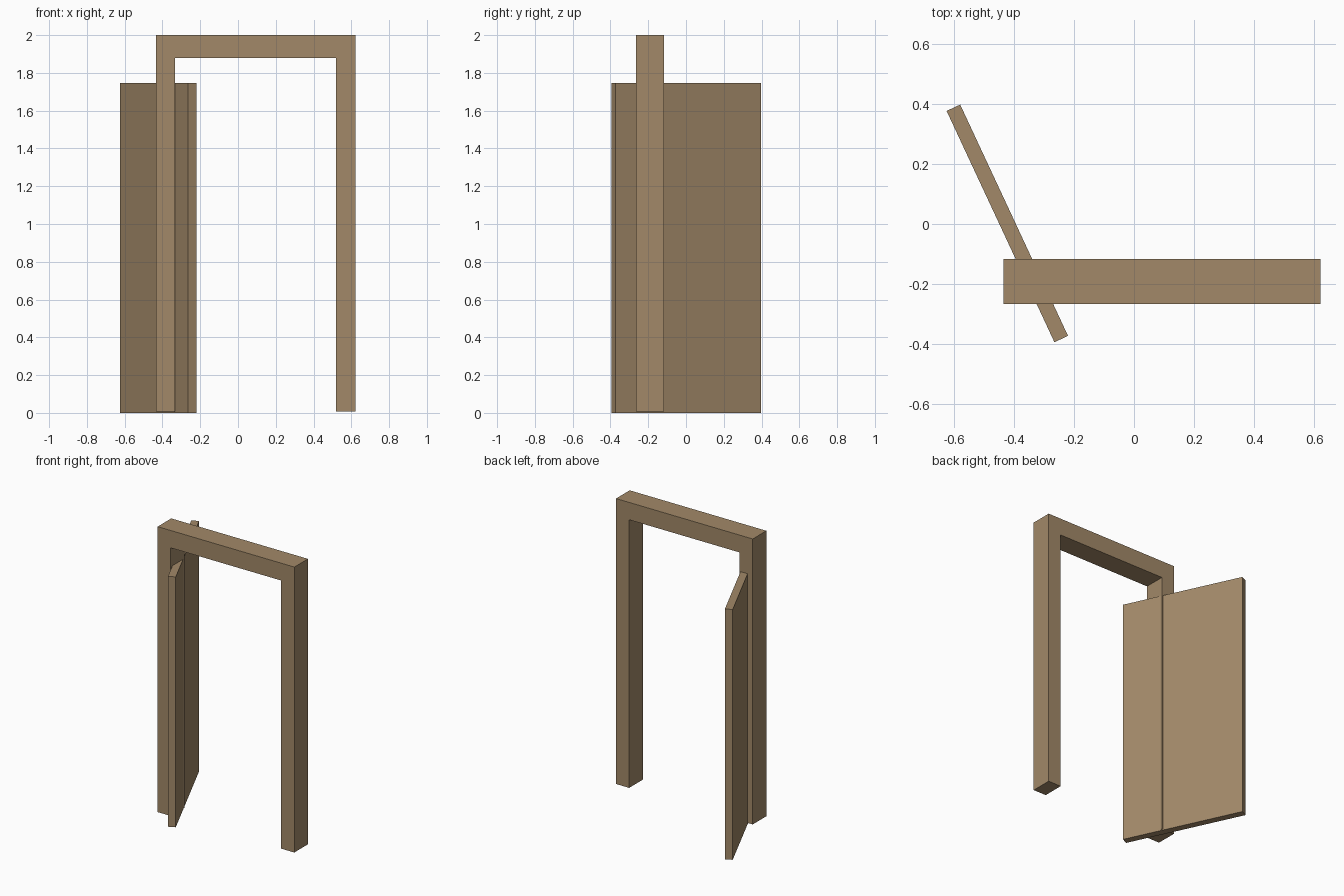
import bpy, bmesh
from math import radians
from mathutils import Matrix

if "Cube" in bpy.data.objects:
    bpy.data.objects.remove(bpy.data.objects["Cube"])


def wood(name, color):
    mat = bpy.data.materials.new(name)
    mat.diffuse_color = color
    mat.use_nodes = True
    mat.node_tree.nodes["Principled BSDF"].inputs["Base Color"].default_value = mat.diffuse_color
    return mat


def extrude_profile(name, points, vector, mat):
    """Solid made by extruding a flat outline along a vector."""
    bm = bmesh.new()
    face = bm.faces.new([bm.verts.new(p) for p in points])
    ext = bmesh.ops.extrude_face_region(bm, geom=[face], use_keep_orig=True)
    verts = [v for v in ext["geom"] if isinstance(v, bmesh.types.BMVert)]
    bmesh.ops.translate(bm, verts=verts, vec=vector)
    bmesh.ops.recalc_face_normals(bm, faces=bm.faces)
    mesh = bpy.data.meshes.new(name)
    bm.to_mesh(mesh)
    bm.free()
    mesh.materials.append(mat)
    obj = bpy.data.objects.new(name, mesh)
    bpy.context.collection.objects.link(obj)
    return obj


brown = wood("brown_wood", (0.36, 0.25, 0.14, 1))

# Door frame: two jambs and a lintel as one upside-down U
left, right, bottom, top = -0.434, 0.621, 0.008, 2.0
jamb, lintel = 0.101, 0.121
outline = [(left, bottom), (left, top), (right, top), (right, bottom),
           (right - jamb, bottom), (right - jamb, top - lintel),
           (left + jamb, top - lintel), (left + jamb, bottom)]
extrude_profile("door_frame", [(x, -0.266, z) for x, z in outline],
                (0, 0.15, 0), brown)

# Door leaf: a plain slab swung open through the left jamb
w, t = 0.85 / 2, 0.05 / 2
door = extrude_profile("door_leaf", [(-w, -t, 0), (w, -t, 0), (w, t, 0), (-w, t, 0)],
                       (0, 0, 1.747), brown)
door.matrix_world = Matrix.Translation((-0.422, 0.002, 0)) @ Matrix.Rotation(radians(-65), 4, 'Z')
